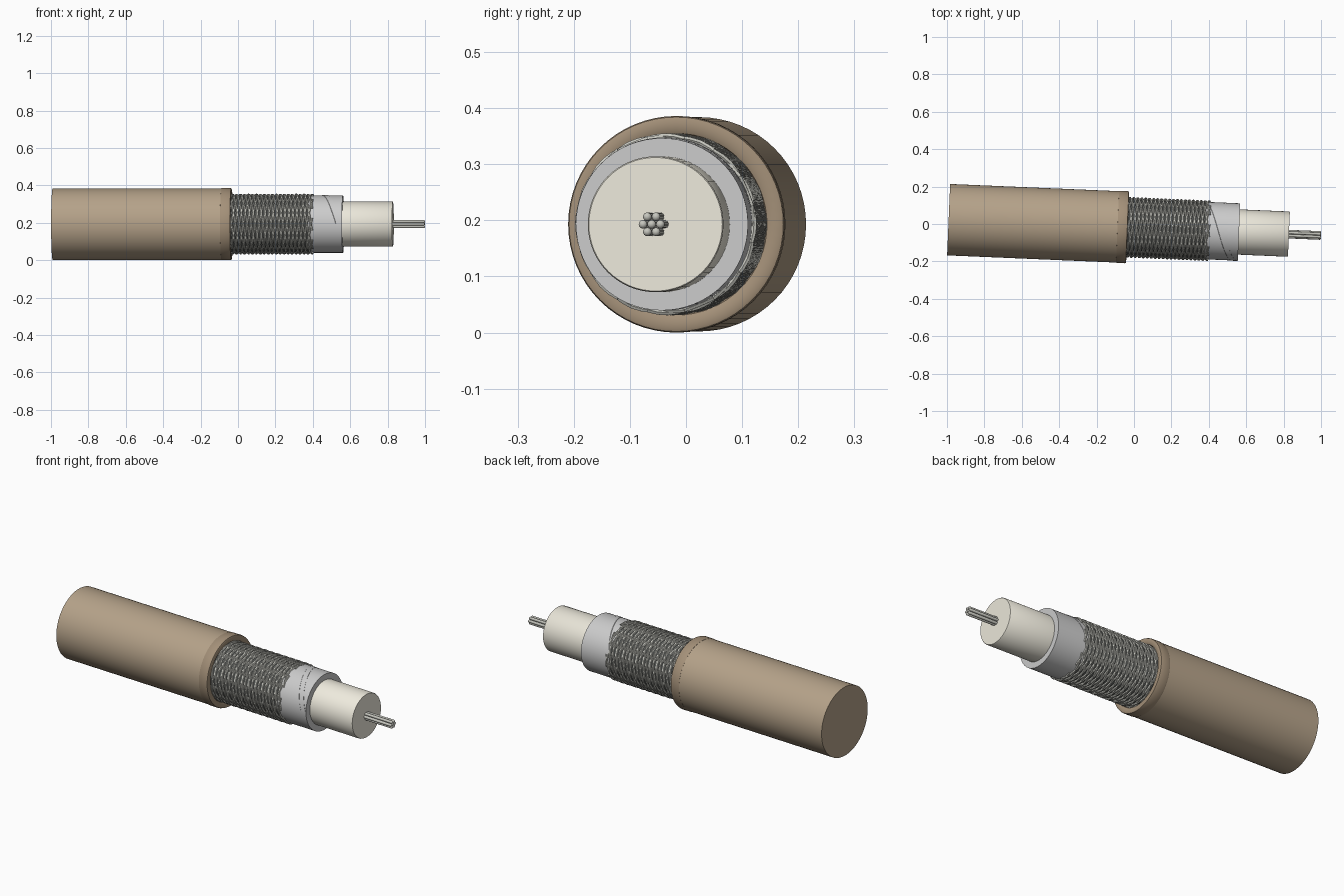
import bpy, bmesh
from math import cos, sin, pi, radians
from mathutils import Matrix

if "Cube" in bpy.data.objects:
    bpy.data.objects.remove(bpy.data.objects["Cube"])

# Cable axis: slightly turned in plan, resting on the ground
PLACE = Matrix.Translation((0, -0.019, 0.193)) @ Matrix.Rotation(-0.0425, 4, 'Z')


def material(name, rgb):
    m = bpy.data.materials.new(name)
    m.diffuse_color = (*rgb, 1)
    m.use_nodes = True
    m.node_tree.nodes["Principled BSDF"].inputs["Base Color"].default_value = m.diffuse_color
    return m


TAN = material("tan_rubber", (0.46, 0.36, 0.25))
DARK_TAN = material("dark_tan_rubber", (0.37, 0.28, 0.19))
METAL = material("braid_metal", (0.56, 0.56, 0.51))
DARK = material("braid_shadow", (0.10, 0.105, 0.10))
FOIL = material("foil_metal", (0.74, 0.74, 0.72))
CREAM = material("cream_plastic", (0.85, 0.82, 0.72))


def finish(name, bm, mat):
    bmesh.ops.remove_doubles(bm, verts=bm.verts, dist=1e-6)
    bmesh.ops.recalc_face_normals(bm, faces=bm.faces)
    bm.transform(PLACE)
    me = bpy.data.meshes.new(name)
    bm.to_mesh(me)
    bm.free()
    me.materials.append(mat)
    ob = bpy.data.objects.new(name, me)
    bpy.context.collection.objects.link(ob)
    bpy.ops.object.select_all(action='DESELECT')
    ob.select_set(True)
    bpy.context.view_layer.objects.active = ob
    bpy.ops.object.shade_smooth_by_angle(angle=radians(40))
    return ob


def lathe(name, profile, mat, sides=64):
    """Revolve (x, radius) points about the cable axis."""
    bm = bmesh.new()
    vs = [bm.verts.new((x, 0, r)) for x, r in profile]
    es = [bm.edges.new(p) for p in zip(vs, vs[1:])]
    bmesh.ops.spin(bm, geom=vs + es, cent=(0, 0, 0), axis=(1, 0, 0),
                   angle=2 * pi, steps=sides, use_merge=True)
    return finish(name, bm, mat)


def wire(bm, path, radius, sides=6):
    """Round wire along x-ordered or helical points given as (x, ring radius, angle)."""
    rings = []
    for x, r, a in path:
        rings.append([bm.verts.new((x + radius * cos(t), (r + radius * sin(t)) * cos(a),
                                    (r + radius * sin(t)) * sin(a)))
                      for t in (2 * pi * k / sides for k in range(sides))])
    for p, q in zip(rings, rings[1:]):
        for k in range(sides):
            j = (k + 1) % sides
            bm.faces.new((p[k], p[j], q[j], q[k]))
    bm.faces.new(rings[0])
    bm.faces.new(rings[-1])


# Outer jacket and its rolled cut end
lathe("outer_jacket", [(-0.992, 0), (-0.992, 0.191), (-0.06, 0.191), (-0.06, 0.15)], TAN)
lathe("jacket_collar", [(-0.09, 0.186), (-0.088, 0.1915), (-0.083, 0.193), (-0.042, 0.193),
                        (-0.036, 0.191), (-0.034, 0.186), (-0.034, 0.170),
                        (-0.038, 0.162), (-0.05, 0.158)], DARK_TAN)

# Woven shield: dark core with two opposed sets of helical wires
lathe("shield_core", [(-0.06, 0.153), (0.402, 0.153), (0.402, 0.14)], DARK)
STARTS, PITCH, X0, X1 = 8, 0.17, -0.05, 0.402
steps = 140
for d, name in ((1, "braid_right_hand"), (-1, "braid_left_hand")):
    bm = bmesh.new()
    for s in range(STARTS):
        path = []
        for i in range(steps + 1):
            x = X0 + (X1 - X0) * i / steps
            turn = 2 * pi * (x - X0) / PITCH
            a = d * turn + 2 * pi * s / STARTS
            over = d * cos(STARTS * turn + pi * s)
            path.append((x, 0.1555 + 0.002 * over, a))
        wire(bm, path, 0.0055)
    finish(name, bm, METAL)

# Foil wrap with a raised spiral overlap
lathe("foil_wrap", [(0.38, 0.1535), (0.562, 0.1535), (0.562, 0.12)], FOIL)
bm = bmesh.new()
rows = []
for i in range(49):
    t = i / 48
    a = pi * t
    x = 0.40 + 0.16 * t
    rows.append([bm.verts.new((min(x + w, 0.562), r * cos(a), r * sin(a)))
                 for w, r in ((-0.03, 0.1532), (-0.028, 0.1548), (0, 0.1548), (0, 0.1532))])
for p, q in zip(rows, rows[1:]):
    for k in range(3):
        bm.faces.new((p[k], p[k + 1], q[k + 1], q[k]))
finish("foil_overlap", bm, FOIL)

# Inner insulation
lathe("inner_insulation", [(0.5, 0.121), (0.826, 0.121), (0.829, 0.119), (0.829, 0)], CREAM)

# Seven conductor strands with rounded tips
centres = [(0, 0)] + [(0.0155 * cos(k * pi / 3), 0.0155 * sin(k * pi / 3)) for k in range(6)]
R = 0.0076
for n, (y, z) in enumerate(centres):
    bm = bmesh.new()
    prof = [(0.81, R), (0.995, R), (0.998, R * 0.8), (1.0, R * 0.4), (1.0005, 0)]
    vs = [bm.verts.new((x, 0, r)) for x, r in prof]
    es = [bm.edges.new(p) for p in zip(vs, vs[1:])]
    bmesh.ops.spin(bm, geom=vs + es, cent=(0, 0, 0), axis=(1, 0, 0),
                   angle=2 * pi, steps=16, use_merge=True)
    bmesh.ops.translate(bm, verts=bm.verts, vec=(0, y, z))
    finish(f"conductor_strand_{n + 1}", bm, METAL)
